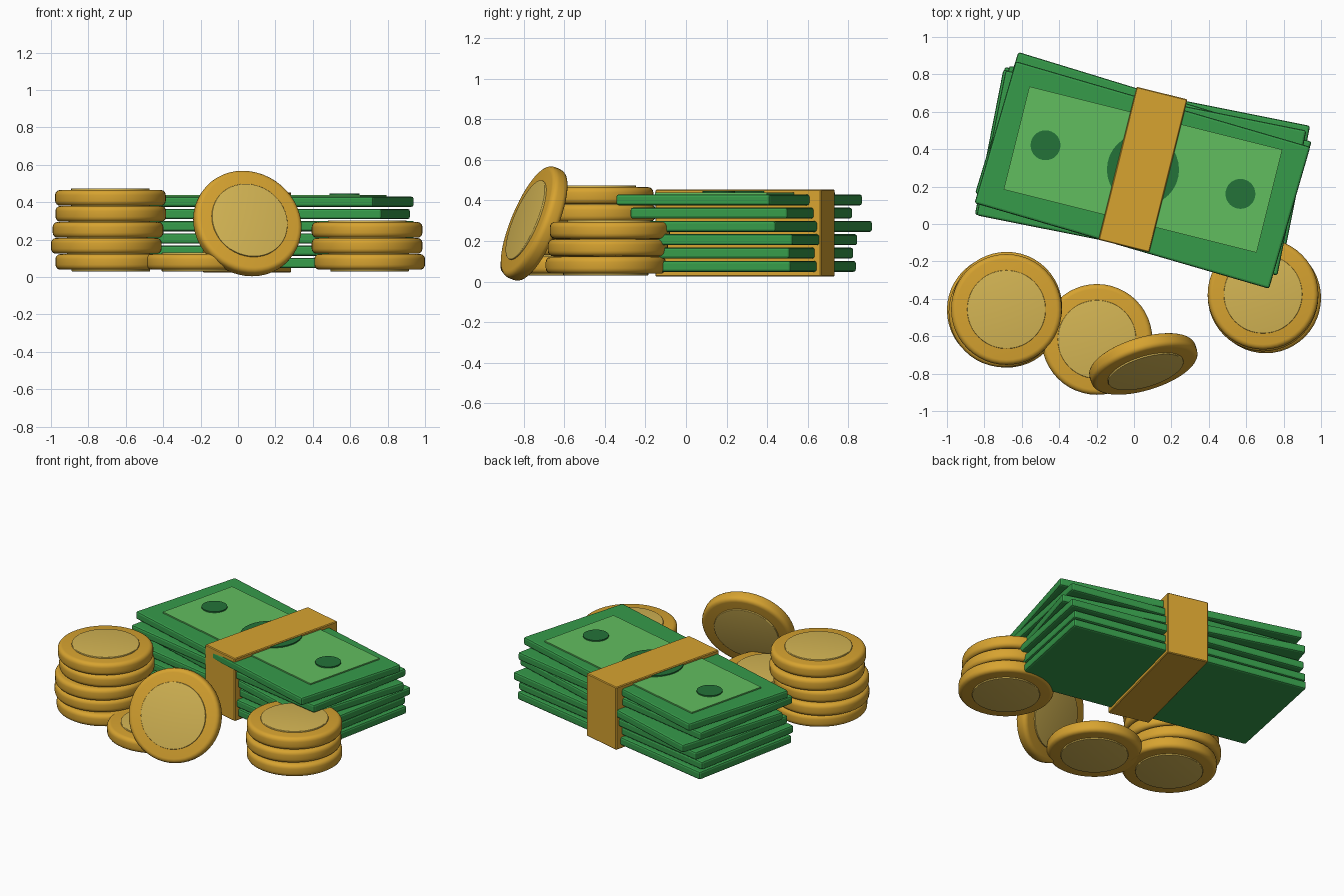
import bpy
import math
from mathutils import Matrix, Vector

if "Cube" in bpy.data.objects:
    bpy.data.objects.remove(bpy.data.objects["Cube"])


def material(name, rgb):
    lin = [((c / 255 + 0.055) / 1.055) ** 2.4 for c in rgb]
    m = bpy.data.materials.new(name)
    m.diffuse_color = (*lin, 1)
    m.use_nodes = True
    m.node_tree.nodes["Principled BSDF"].inputs["Base Color"].default_value = m.diffuse_color
    return m


GOLD = material("gold", (215, 163, 48))
PALE_GOLD = material("pale gold", (212, 181, 84))
GREEN = material("bill green", (54, 155, 74))
LIGHT_GREEN = material("light green", (97, 190, 95))
DARK_GREEN = material("dark green", (35, 114, 56))


def finish(name, mat, bevel=0, segments=1, smooth=False):
    o = bpy.context.object
    o.name = name
    o.data.materials.append(mat)
    if bevel:
        b = o.modifiers.new("rounding", 'BEVEL')
        b.width, b.segments = bevel, segments
        b.limit_method = 'ANGLE'
        bpy.ops.object.modifier_apply(modifier=b.name)
    if smooth:
        bpy.ops.object.shade_smooth_by_angle(angle=math.radians(35))
    return o


def box(name, size, loc, turn, mat, bevel=0, segments=1):
    bpy.ops.mesh.primitive_cube_add(size=1, location=loc, rotation=(0, 0, math.radians(turn)))
    bpy.context.object.scale = size
    bpy.ops.object.transform_apply(location=False, rotation=False, scale=True)
    return finish(name, mat, bevel, segments)


def disc(name, radius, depth, loc, mat, rot=(0, 0, 0), bevel=0, sides=48):
    bpy.ops.mesh.primitive_cylinder_add(vertices=sides, radius=radius, depth=depth,
                                        location=loc, rotation=rot)
    return finish(name, mat, bevel, 4, True)


def coin(name, loc, rot=(0, 0, 0)):
    disc(name + "_rim", 0.296, 0.084, loc, GOLD, rot, 0.027)
    disc(name + "_face", 0.21, 0.102, loc, PALE_GOLD, rot, 0.004)


# Coin stacks, listed from the bottom up
STACKS = {
    "left_coin": [(-0.68, -0.472), (-0.704, -0.46), (-0.695, -0.47), (-0.68, -0.445), (-0.682, -0.457)],
    "right_coin": [(0.704, -0.395), (0.69, -0.385), (0.69, -0.375)],
    "flat_coin": [(-0.198, -0.617)],
}
for name, spots in STACKS.items():
    for i, (x, y) in enumerate(spots):
        coin(f"{name}_{i + 1}", (x, y, 0.081 + 0.0856 * i))

# Leaning coin
coin("leaning_coin", (0.05, -0.748, 0.286), (math.radians(68), 0, math.radians(17)))

# Loosely stacked bills: x, y, turn
BILLS = [(0.035, 0.29, -11.4), (0.03, 0.28, -11.1), (0.06, 0.298, -11.3),
         (0.05, 0.302, -17), (0.04, 0.273, -11.3), (0.045, 0.262, -16.2)]
for i, (x, y, turn) in enumerate(BILLS):
    box(f"bill_{i + 1}", (1.64, 0.79, 0.054), (x, y, 0.075 + 0.0655 * i), turn, GREEN, 0.012, 2)

# Printed panel and round marks on the top bill
CX, CY, TURN = 0.048, 0.291, -14
box("bill_panel", (1.394, 0.568, 0.009), (CX, CY, 0.4335), TURN, LIGHT_GREEN)
along = Matrix.Rotation(math.radians(TURN), 3, 'Z') @ Vector((1, 0, 0))
for name, offset, radius in (("left_mark", -0.537, 0.08), ("centre_mark", 0, 0.193),
                             ("right_mark", 0.537, 0.08)):
    p = Vector((CX, CY, 0.4415)) + along * offset
    disc(name, radius, 0.009, p, DARK_GREEN, sides=32)

# Paper band wrapped round the bundle
box("paper_band", (0.28, 0.843, 0.428), (CX, CY, 0.239), TURN, GOLD, 0.005)
